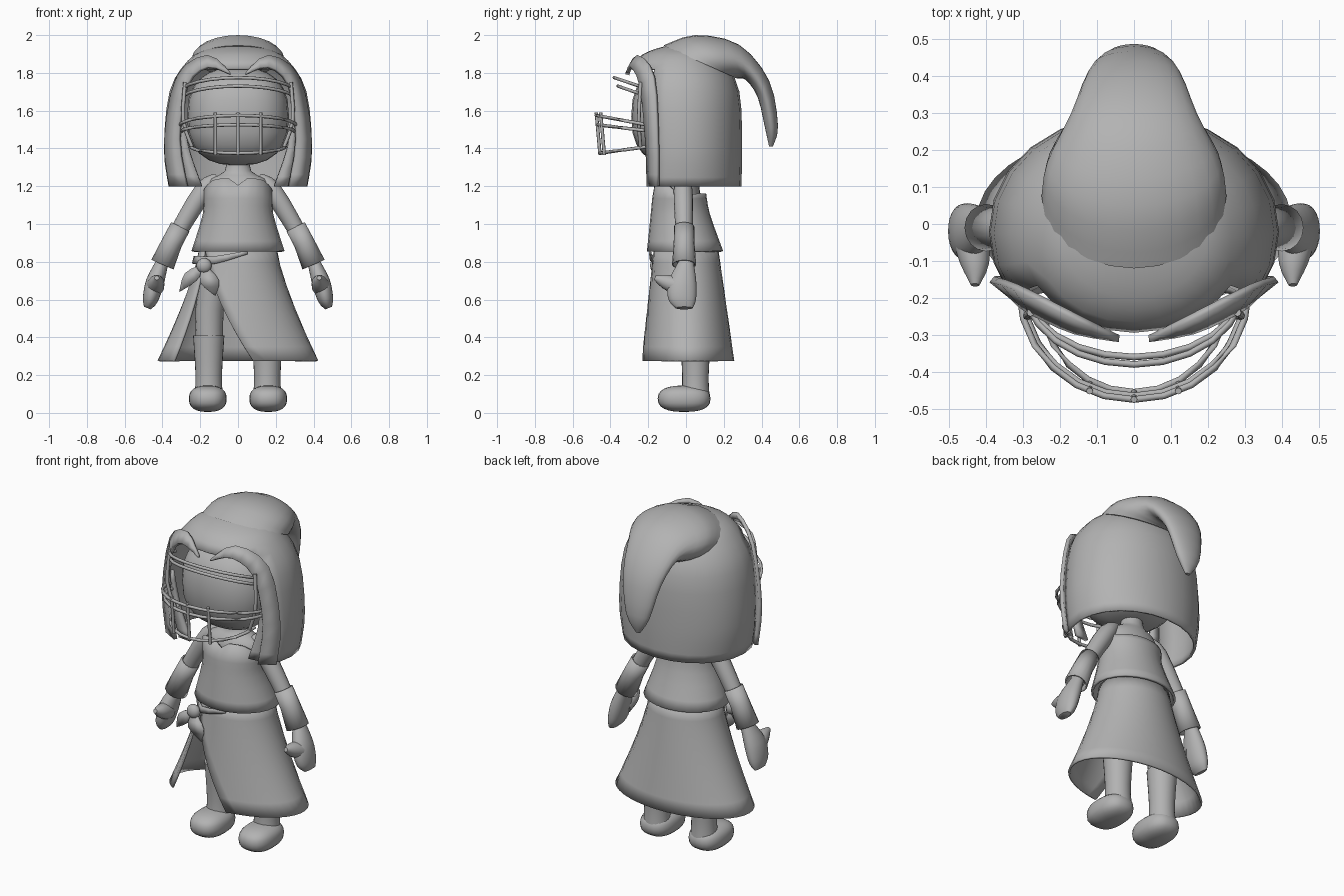
import bpy, bmesh
from math import sin, cos, pi, acos, radians, copysign
from mathutils import Vector

cube = bpy.data.objects.get("Cube")
if cube:
    bpy.data.objects.remove(cube)

grey = bpy.data.materials.new("plain_grey")
grey.use_nodes = True
grey.diffuse_color = (.45, .45, .45, 1)
grey.node_tree.nodes["Principled BSDF"].inputs["Base Color"].default_value = grey.diffuse_color
SIDES = {"left": 1, "right": -1}


def blend(start, end, amount):
    return start + (end - start) * amount


def smooth(points, steps=3):
    """Run a spline through tuples of any length, returning in-between tuples too."""
    result = []
    for i in range(len(points) - 1):
        before, start = points[max(i - 1, 0)], points[i]
        end, after = points[i + 1], points[min(i + 2, len(points) - 1)]
        for step in range(steps):
            t = step / steps
            result.append(tuple(
                b + t * (c - a + t * (2 * a - 5 * b + 4 * c - d + t * (3 * (b - c) + d - a))) / 2
                for a, b, c, d in zip(before, start, end, after)))
    return result + [points[-1]]


def loft(name, rings, closed=True, caps=True, thick=0, drop=None):
    """Skin a list of equal-length rings; drop removes faces by a rule on their centre."""
    bm = bmesh.new()
    rows = [[bm.verts.new(point) for point in ring] for ring in rings]
    count = len(rows[0])
    for lower, upper in zip(rows, rows[1:]):
        for i in range(count if closed else count - 1):
            j = (i + 1) % count
            bm.faces.new((lower[i], lower[j], upper[j], upper[i]))
    if caps and closed:
        bm.faces.new(rows[0])
        bm.faces.new(rows[-1])
    if drop:
        unwanted = [face for face in bm.faces if drop(face.calc_center_median())]
        bmesh.ops.delete(bm, geom=unwanted, context='FACES')
    bmesh.ops.remove_doubles(bm, verts=bm.verts, dist=.0005)
    bmesh.ops.recalc_face_normals(bm, faces=bm.faces)
    mesh = bpy.data.meshes.new(name)
    bm.to_mesh(mesh)
    bm.free()
    mesh.shade_smooth()
    mesh.set_sharp_from_angle(angle=radians(50))
    mesh.materials.append(grey)
    part = bpy.data.objects.new(name, mesh)
    bpy.context.collection.objects.link(part)
    if thick:
        solid = part.modifiers.new("thickness", 'SOLIDIFY')
        solid.thickness, solid.offset = thick, 0


def oval(centre, across, along, count=24, power=1):
    """Ring with two half axes; power below one makes it boxier."""
    def bulge(value):
        return copysign(abs(value) ** power, value)
    turns = [2 * pi * i / count for i in range(count)]
    return [Vector(centre) + Vector(across) * bulge(cos(turn)) + Vector(along) * bulge(sin(turn))
            for turn in turns]


def level(z, half_width, front, back, x=0, power=1):
    """Horizontal ring given by its half width and its front and back."""
    return oval((x, (front + back) / 2, z), (half_width, 0, 0), (0, (back - front) / 2, 0), power=power)


def ball(name, centre, radii, power=1, bands=12):
    """Ellipsoid, boxier when power is below one."""
    x, y, z = centre
    rings = []
    for i in range(bands + 1):
        turn = pi * i / bands
        size, height = max(sin(turn), .01) ** power, -copysign(abs(cos(turn)) ** power, cos(turn))
        rings.append(level(z + radii[2] * height, radii[0] * size,
                           y - radii[1] * size, y + radii[1] * size, x, power))
    loft(name, rings)


def flip(points, side):
    return [(point[0] * side, *point[1:]) for point in points]


def limb(name, points, count=16, **options):
    """Round tube through (x, y, z, radius) points, each ring square to the path."""
    rings = []
    for i, point in enumerate(points):
        before, after = points[max(i - 1, 0)], points[min(i + 1, len(points) - 1)]
        path = (Vector(after[:3]) - Vector(before[:3])).normalized()
        helper = Vector((0, 1, 0)) if abs(path.y) < .8 else Vector((0, 0, 1))
        across = path.cross(helper).normalized()
        rings.append(oval(point[:3], across * point[3], path.cross(across) * point[3], count))
    loft(name, rings, **options)


def ribbon(name, outer, inner, side=1, thick=.02):
    edges = [flip(smooth(edge), side) for edge in (outer, inner)]
    loft(name, list(zip(*edges)), closed=False, thick=thick)


# Head and body
ball("head", (0, -.04, 1.57), (.27, .25, .26), power=.8)
loft("chest", [level(*row) for row in smooth([
    (.9, .16, -.13, .11), (1.2, .17, -.13, .07), (1.28, .07, -.08, .04), (1.4, .06, -.08, .04)])])

# Long hair shell, open at the face and below
hair = smooth([(1.2, .36, -.33, .285), (1.4, .385, -.33, .29), (1.7, .355, -.33, .275),
               (1.86, .26, -.26, .19), (1.92, .16, -.16, .1), (1.945, .03, -.04, .02)])
loft("hair", [level(*row, power=.97) for row in hair], caps=False, thick=.015,
     drop=lambda centre: centre.y < -.15 and centre.z < 1.8)

# Curled hood tail: upper y and z, lower y and z, half width
tail = smooth([(-.12, 1.945, .27, 1.77, .25), (.05, 2, .28, 1.77, .235), (.28, 1.95, .32, 1.76, .17),
               (.44, 1.76, .38, 1.67, .125), (.487, 1.52, .42, 1.5, .075), (.46, 1.41, .44, 1.41, .015)])
rings = []
for upper_y, upper_z, lower_y, lower_z, width in tail:
    upper, lower = Vector((0, upper_y, upper_z)), Vector((0, lower_y, lower_z))
    rings.append(oval((upper + lower) / 2, (width, 0, 0), (upper - lower) / 2))
loft("hood_tail", rings)

# Front locks framing the face
for name, side in SIDES.items():
    ribbon(name + "_bang",
           [(.04, -.31, 1.8), (.16, -.25, 1.89), (.32, -.17, 1.78), (.385, -.15, 1.45), (.36, -.15, 1.2)],
           [(.04, -.31, 1.79), (.16, -.29, 1.83), (.27, -.24, 1.73), (.31, -.21, 1.45), (.27, -.2, 1.2)], side)
    ribbon(name + "_inner_lock", [(.31, -.19, 1.6), (.31, -.17, 1.4), (.27, -.16, 1.2)],
           [(.29, -.2, 1.6), (.26, -.18, 1.4), (.19, -.17, 1.2)], side)


# Face cage of bowed bars, uprights and side posts
def bow(width, back, front, low, high, x):
    reach = (1 - (x / width) ** 2) ** .5
    return x, blend(back, front, reach), blend(low, high, reach), .009


bars = {"upper": (.3, -.16, -.38, 1.7, 1.775), "second": (.3, -.16, -.36, 1.66, 1.73),
        "middle": (.31, -.18, -.475, 1.52, 1.575), "lower": (.3, -.18, -.465, 1.49, 1.525),
        "chin": (.25, -.2, -.455, 1.41, 1.375)}
for name, shape in bars.items():
    limb("cage_" + name + "_bar",
         [bow(*shape, shape[0] * sin(pi * i / 12)) for i in range(-6, 7)], count=8)
for i in range(-1, 2):
    x, y, z, radius = bow(*bars["middle"], .12 * i)
    limb(f"cage_upright_{i + 2}", [(x, y, 1.59, radius), (x, y + .02, 1.365, radius)], count=8)
for name, side in SIDES.items():
    limb(name + "_cage_post",
         flip(smooth([(.28, -.24, 1.75, .01), (.29, -.25, 1.55, .01), (.24, -.24, 1.4, .01)]), side), count=8)

# Tunic with a heart-shaped neckline in front
tunic = [level(*row) for row in smooth([
    (.855, .24, -.2, .19), (1.05, .18, -.18, .12), (1.16, .18, -.17, .1)])]
for point in tunic[-1]:
    rise = min(max(-.04 - point.y, 0) * 10, 1)
    point.z += .08 * rise - (.035 if rise and abs(point.x) < .02 else 0)
    point.y *= blend(1, .93, rise)
loft("tunic", tunic, caps=False, thick=.014)

# Flared wrap skirt, each ring running from one slit edge round to the other
rings = []
for step in range(9):
    drop = step / 8
    width, front, back = blend(.2, .42, drop ** 1.3), blend(-.165, -.23, drop), blend(.165, .25, drop)
    start = -acos(blend(-.17, .08, drop ** 1.6) / width)
    end = 2 * pi - acos(blend(-.175, -.335, drop ** 1.5) / width)
    turns = [blend(start, end, i / 32) for i in range(33)]
    rings.append([Vector((width * cos(turn), blend(front, back, (1 + sin(turn)) / 2), blend(.87, .275, drop)))
                  for turn in turns])
loft("wrap_skirt", rings, closed=False, thick=.012)

# Sash knot, tails and band
ball("sash_knot", (-.18, -.16, .78), (.04, .03, .04))
ribbon("sash_tail_outer", [(-.18, -.15, .79), (-.28, -.15, .74), (-.31, -.13, .64)],
       [(-.18, -.15, .77), (-.22, -.16, .7), (-.31, -.13, .64)], thick=.01)
ribbon("sash_tail_inner", [(-.19, -.16, .77), (-.2, -.18, .69), (-.12, -.17, .62)],
       [(-.16, -.16, .77), (-.1, -.18, .7), (-.12, -.17, .62)], thick=.01)
ribbon("sash_band", [(-.23, -.04, .83), (-.12, -.17, .83), (.05, -.19, .86)],
       [(-.24, -.04, .79), (-.12, -.17, .79), (.05, -.19, .84)], thick=.01)

for name, side in SIDES.items():
    # Arms, cuffs and mitten hands
    limb(name + "_arm", flip(smooth([(.11, -.015, 1.25, .02), (.18, -.015, 1.18, .05),
                                     (.32, -.01, .95, .045), (.39, -.01, .8, .04)]), side))
    limb(name + "_cuff", flip([(.305, -.01, .985, .05), (.35, -.01, .9, .051), (.4, -.01, .785, .06)], side),
         caps=False, thick=.008)
    hand = smooth([(.4, 0, .8, .03, .04), (.44, -.02, .69, .045, .075),
                   (.465, -.02, .6, .038, .073), (.48, -.01, .555, .018, .045)])
    loft(name + "_hand", [oval((x, y, z), (thin, 0, thin * side * .4), (0, wide, 0))
                          for x, y, z, thin, wide in flip(hand, side)])
    limb(name + "_thumb", flip(smooth([(.44, -.04, .67, .05), (.43, -.11, .695, .038),
                                       (.43, -.165, .715, .012)]), side))

    # Legs, boot shafts and rounded feet
    limb(name + "_leg", flip(smooth([(.1, 0, .82, .07), (.15, .04, .55, .075), (.15, .05, .3, .07)]), side))
    shaft = [(.09, .075), (.2, .07), (.41, .083)]
    loft(name + "_boot_shaft", [level(z, radius, .05 - radius, .05 + radius, .155 * side)
                                for z, radius in smooth(shaft)])
    ball(name + "_foot", (.16 * side, -.01, .075), (.1, .14, .07), power=.8)
